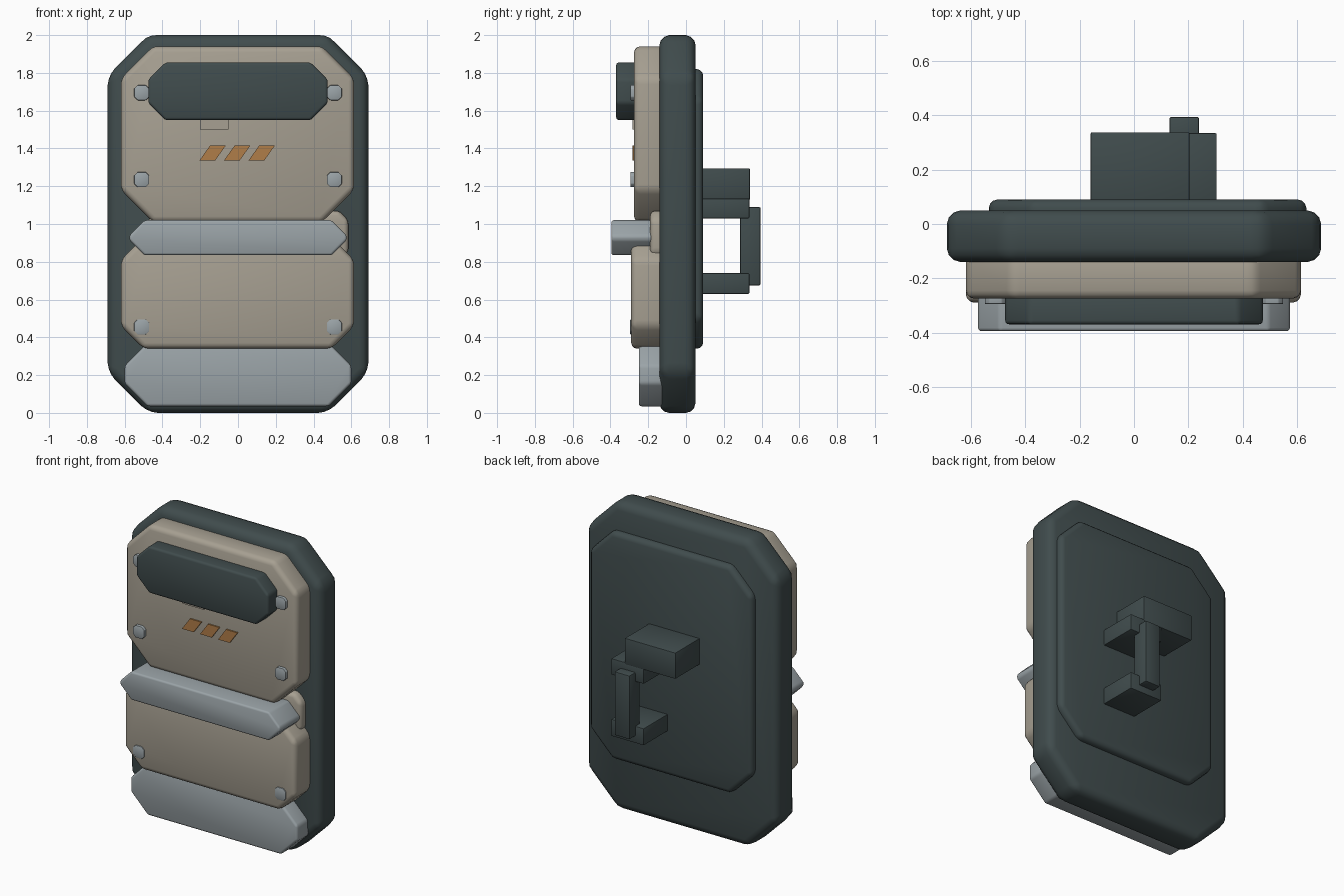
import bpy
import bmesh
import math

if "Cube" in bpy.data.objects:
    bpy.data.objects.remove(bpy.data.objects["Cube"])


def material(name, rgb):
    m = bpy.data.materials.new(name)
    lin = [((c / 255 + 0.055) / 1.055) ** 2.4 for c in rgb]
    m.diffuse_color = (*lin, 1)
    m.use_nodes = True
    m.node_tree.nodes["Principled BSDF"].inputs["Base Color"].default_value = m.diffuse_color
    return m


DARK = material("dark slate", (64, 76, 77))
TAN = material("warm grey", (167, 160, 146))
METAL = material("light steel", (155, 164, 168))
ORANGE = material("burnt orange", (176, 125, 72))


def slab(name, outline, y0, y1, mat, bevel=0.0, segments=3):
    """Extrude an (x, z) outline from y0 to y1 and round its edges."""
    bm = bmesh.new()
    front = bm.faces.new([bm.verts.new((x, y0, z)) for x, z in outline])
    ext = bmesh.ops.extrude_face_region(bm, geom=[front])
    moved = [v for v in ext["geom"] if isinstance(v, bmesh.types.BMVert)]
    bmesh.ops.translate(bm, verts=moved, vec=(0, y1 - y0, 0))
    bmesh.ops.recalc_face_normals(bm, faces=bm.faces)
    if bevel:
        bmesh.ops.bevel(bm, geom=bm.edges[:], offset=bevel, segments=segments,
                        profile=0.5, affect='EDGES', clamp_overlap=True)
    mesh = bpy.data.meshes.new(name)
    bm.to_mesh(mesh)
    bm.free()
    mesh.materials.append(mat)
    obj = bpy.data.objects.new(name, mesh)
    bpy.context.collection.objects.link(obj)
    if bevel:
        bpy.ops.object.select_all(action='DESELECT')
        obj.select_set(True)
        bpy.context.view_layer.objects.active = obj
        bpy.ops.object.shade_smooth_by_angle(angle=math.radians(40))
    return obj


def octagon(x0, x1, z0, z1, c):
    """Rectangle with its four corners cut off by c."""
    return [(x0 + c, z0), (x1 - c, z0), (x1, z0 + c), (x1, z1 - c),
            (x1 - c, z1), (x0 + c, z1), (x0, z1 - c), (x0, z0 + c)]


def rect(x0, x1, z0, z1):
    return [(x0, z0), (x1, z0), (x1, z1), (x0, z1)]


# Main body and back cover
slab("body", octagon(-0.69, 0.69, 0, 2, 0.215), -0.14, 0.05, DARK, 0.05)
slab("back_cover", octagon(-0.535, 0.635, 0.34, 1.82, 0.16), 0.0, 0.09, DARK, 0.03)

# Front armour plates
slab("upper_plate", octagon(-0.62, 0.615, 1.01, 1.94, 0.17), -0.275, -0.1, TAN, 0.03)
slab("lower_plate", octagon(-0.62, 0.615, 0.34, 0.93, 0.12), -0.29, -0.1, TAN, 0.03)
slab("middle_plate", octagon(-0.48, 0.585, 0.80, 1.07, 0.05), -0.19, -0.1, TAN, 0.025)

# Steel bar and bottom guard
slab("cross_bar", octagon(-0.575, 0.575, 0.835, 1.02, 0.08), -0.395, -0.18, METAL, 0.015)
slab("bottom_guard", octagon(-0.6, 0.6, 0.035, 0.37, 0.12), -0.25, -0.1, METAL, 0.015)

# Visor panel
slab("visor", octagon(-0.475, 0.475, 1.55, 1.855, 0.09), -0.37, -0.26, DARK, 0.015)

# Bolts
for z, y in ((1.695, -0.295), (1.235, -0.295), (0.455, -0.296)):
    for x in (-0.51, 0.51):
        slab("bolt", octagon(x - 0.04, x + 0.04, z - 0.04, z + 0.04, 0.018),
             y, -0.25, METAL, 0.004, 2)

# Small tag and slanted stripes
slab("tag", rect(-0.2, -0.05, 1.5, 1.57), -0.284, -0.275, TAN)
for i in range(3):
    x = -0.205 + 0.13 * i
    slab("stripe", [(x, 1.335), (x + 0.083, 1.335), (x + 0.14, 1.415), (x + 0.057, 1.415)],
         -0.284, -0.275, ORANGE)

# Rear handle: bracket block, two arms and the grip
slab("handle_block", rect(-0.16, 0.205, 1.125, 1.295), 0.06, 0.338, DARK, 0.005, 2)
slab("upper_arm", rect(0.07, 0.305, 1.03, 1.135), 0.06, 0.335, DARK, 0.005, 2)
slab("lower_arm", rect(0.07, 0.305, 0.63, 0.74), 0.06, 0.335, DARK, 0.005, 2)
slab("grip", rect(0.13, 0.24, 0.675, 1.09), 0.285, 0.395, DARK, 0.008, 2)
